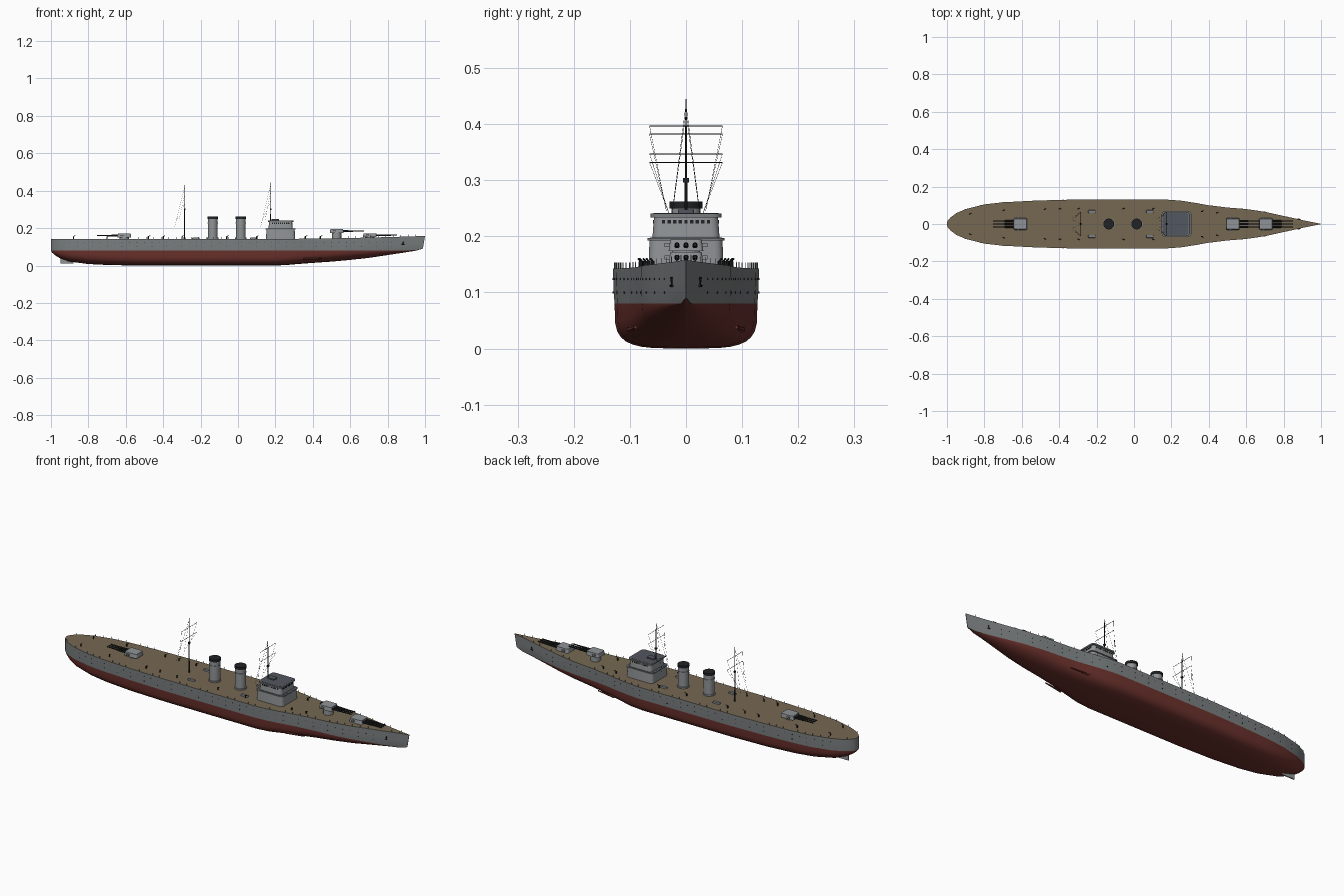
import bpy, bmesh, math
from mathutils import Vector, Matrix

if "Cube" in bpy.data.objects:
    bpy.data.objects.remove(bpy.data.objects["Cube"])

def material(name, rgb):
    m = bpy.data.materials.new(name)
    m.diffuse_color = (*rgb, 1)
    m.use_nodes = True
    m.node_tree.nodes["Principled BSDF"].inputs["Base Color"].default_value = m.diffuse_color
    return m

GREY = material("hull grey", (.20, .215, .22))
RED = material("bottom red", (.15, .032, .026))
DECK = material("deck brown", (.18, .14, .085))
LIGHT = material("superstructure grey", (.28, .295, .305))
ROOF = material("roof slate", (.085, .095, .115))
DARK = material("near black", (.015, .016, .018))

# ---------- helpers ----------
def finish(bm, name, mats, smooth=True):
    bmesh.ops.recalc_face_normals(bm, faces=bm.faces)
    me = bpy.data.meshes.new(name)
    bm.to_mesh(me)
    bm.free()
    for m in mats:
        me.materials.append(m)
    ob = bpy.data.objects.new(name, me)
    bpy.context.collection.objects.link(ob)
    if smooth:
        bpy.ops.object.select_all(action='DESELECT')
        ob.select_set(True)
        bpy.context.view_layer.objects.active = ob
        bpy.ops.object.shade_smooth_by_angle(angle=math.radians(32))
    return ob

def rod(bm, p, q, r, r2=None, seg=8):
    p, q = Vector(p), Vector(q)
    rot = (q - p).to_track_quat('Z', 'Y').to_matrix().to_4x4()
    bmesh.ops.create_cone(bm, cap_ends=True, segments=seg, radius1=r, radius2=r if r2 is None else r2,
                          depth=(q - p).length, matrix=Matrix.Translation((p + q) / 2) @ rot)

def block(bm, x0, x1, y0, y1, z0, z1, bevel=0, taper=0):
    res = bmesh.ops.create_cube(bm, size=1)
    for v in res['verts']:
        up = v.co.z > 0
        t = taper if up else 0
        v.co = ((x1 - t if v.co.x > 0 else x0 + t), (y1 - t if v.co.y > 0 else y0 + t), z1 if up else z0)
    if bevel:
        es = {e for v in res['verts'] for e in v.link_edges
              if abs(e.verts[0].co.z - e.verts[1].co.z) > 1e-4}
        bmesh.ops.bevel(bm, geom=list(es), offset=bevel, segments=3, affect='EDGES', profile=.5)

# ---------- hull: x, deck half width, keel height, section fullness ----------
ST = [(-1, .006, .08, 2), (-.995, .02, .07, 2), (-.98, .036, .056, 2.1), (-.95, .058, .038, 2.3),
      (-.9, .08, .021, 2.6), (-.8, .105, .008, 3), (-.7, .116, .003, 3.4), (-.55, .124, .0, 3.8),
      (-.35, .13, 0, 4), (0, .13, 0, 4), (.18, .13, 0, 4), (.25, .125, .002, 3.8),
      (.32, .114, .008, 3.4), (.4, .1, .014, 3), (.5, .088, .021, 2.5), (.6, .08, .03, 2.2),
      (.7, .065, .041, 2), (.8, .043, .056, 1.8), (.9, .021, .07, 1.6), (.96, .009, .079, 1.5),
      (1, .001, .09, 1.5)]
WL = .08

def top_z(x):
    return .143 + .015 * max(0, (x - .3) / .7) ** 1.5

def half_w(x):
    for a, b in zip(ST, ST[1:]):
        if x <= b[0]:
            return a[1] + (b[1] - a[1]) * (x - a[0]) / (b[0] - a[0])
    return 0

def section(x, w, k, n):
    wl = max(WL, k)
    tz = top_z(x)
    pts = [(w, tz), (w * .995, (tz + wl) / 2), (w * .98, wl)]
    for i in range(1, 9):
        a = math.pi / 2 * i / 8
        pts.append((w * .98 * max(0, math.cos(a)) ** (2 / n), wl - (wl - min(k, wl)) * math.sin(a) ** (2 / n)))
    rake = .012 * max(0, (x - .8) / .2)
    full = pts + [(-y, z) for y, z in pts[-2::-1]]
    return [(x - rake * (tz - z) / .07, y, z) for y, z in full]

bm = bmesh.new()
rings = [[bm.verts.new(c) for c in section(*s)] for s in ST]
for a, b in zip(rings, rings[1:]):
    for i in range(len(a) - 1):
        f = bm.faces.new((a[i], a[i + 1], b[i + 1], b[i]))
        f.material_index = 1 if 2 <= i < len(a) - 3 else 0
    bm.faces.new((a[0], b[0], b[-1], a[-1])).material_index = 2
bm.faces.new(rings[0])
bm.faces.new(rings[-1])
bmesh.ops.remove_doubles(bm, verts=bm.verts, dist=1e-5)
finish(bm, "hull", [GREY, RED, DECK])

# rudder and side fins
bm = bmesh.new()
block(bm, -.95, -.88, -.003, .003, .01, .065)
finish(bm, "rudder", [LIGHT], False)
bm = bmesh.new()
for s in (-1, 1):
    rod(bm, (.35, s * .1, .034), (.45, s * .09, .038), .006, .003, 6)
finish(bm, "side_fins", [RED], False)

# portholes and anchors
bm = bmesh.new()
for s in (-1, 1):
    for i in range(44):
        x = -.9 + i * .04
        w = half_w(x)
        for z in (.124, .1):
            if z > .11 or i % 2:
                rod(bm, (x, s * (w - .004), z), (x, s * (w + .0008), z), .0018)
    rod(bm, (.88, s * .024, .112), (.885, s * .026, .127), .0025)
    rod(bm, (.875, s * .028, .112), (.89, s * .024, .112), .002)
finish(bm, "portholes_and_anchors", [DARK])

# ---------- bridge ----------
bm = bmesh.new()
block(bm, .15, .305, -.067, .067, .14, .195, .015, .002)
block(bm, .163, .292, -.06, .06, .195, .236, .014, .003)
finish(bm, "bridge_tower", [LIGHT])
bm = bmesh.new()
block(bm, .148, .307, -.069, .069, .193, .197, .016)
block(bm, .16, .296, -.063, .063, .234, .241, .015)
finish(bm, "bridge_rims", [GREY])
bm = bmesh.new()
block(bm, .153, .302, -.064, .064, .195, .1978, .014)
block(bm, .165, .291, -.058, .058, .239, .2418, .013)
block(bm, .18, .22, -.014, .014, .241, .248, .004)
finish(bm, "bridge_roofs", [ROOF])
bm = bmesh.new()
for i in range(-4, 5):
    block(bm, .28, .2915, i * .01 - .003, i * .01 + .003, .223, .229)
    for s in (-1, 1):
        x = .2275 + i * .011
        block(bm, x - .003, x + .003, s * .055, s * .0592, .223, .229)
finish(bm, "bridge_windows", [DARK], False)

# ---------- funnels ----------
for i, x in enumerate((-.135, .015)):
    bm = bmesh.new()
    rod(bm, (x, 0, .14), (x, 0, .252), .026, seg=24)
    rod(bm, (x, 0, .14), (x, 0, .15), .03, seg=24)
    rod(bm, (x, 0, .225), (x, 0, .229), .028, seg=24)
    finish(bm, f"funnel_{i}", [LIGHT])
    bm = bmesh.new()
    rod(bm, (x, 0, .25), (x, 0, .262), .029, seg=24)
    finish(bm, f"funnel_cap_{i}", [DARK])

# ---------- gun turrets: x, base z, direction ----------
for i, (x, z, d) in enumerate([(.705, .152, 1), (.528, .174, 1), (-.608, .15, -1)]):
    bm = bmesh.new()
    rod(bm, (x, 0, .138), (x, 0, z + .002), .025, seg=24)
    block(bm, x - .037, x + .037, -.031, .031, z, z + .02, .008, .003)
    block(bm, x - .02, x - .005, -.038, .038, z + .007, z + .014)
    finish(bm, f"turret_{i}", [LIGHT])
    bm = bmesh.new()
    for y in (-.016, 0, .016):
        rod(bm, (x + d * .03, y, z + .01), (x + d * .085, y, z + .01), .0052, .0042, 10)
        rod(bm, (x + d * .085, y, z + .01), (x + d * .145, y, z + .011), .0035, .003, 10)
    finish(bm, f"gun_barrels_{i}", [DARK])

# ---------- masts with yards and rigging ----------
for i, (x, h) in enumerate([(-.285, .43), (.175, .445)]):
    bm = bmesh.new()
    rod(bm, (x, 0, .14), (x, 0, .3), .003, .0025)
    rod(bm, (x, 0, .3), (x, 0, h), .002, .001)
    for z in (h - .048, h - .098):
        rod(bm, (x, -.065, z), (x, .065, z), .0009, seg=6)
    block(bm, x - .004, x + .004, -.005, .005, .296, .304)
    finish(bm, f"mast_{i}", [DARK])
    bm = bmesh.new()
    for s in (-1, 1):
        rod(bm, (x, s * .065, h - .048), (x - .03, s * .035, .245), .0004, seg=4)
        rod(bm, (x, s * .065, h - .098), (x - .045, s * .03, .24), .0004, seg=4)
        rod(bm, (x, 0, h - .01), (x - .055, s * .03, .2), .0004, seg=4)
    finish(bm, f"rigging_{i}", [DARK], False)

# ---------- deck fittings ----------
bm = bmesh.new()   # boats / hatches
for x in (-.225, .085):
    for s in (-1, 1):
        block(bm, x - .021, x + .021, s * .066 - .009, s * .066 + .009, .14, .15, .006, .002)
finish(bm, "deck_boats", [GREY])
bm = bmesh.new()   # small deck posts
for x in (-.88, -.7, -.48, -.4, -.3, -.06, .1, .36, .44):
    for s in (-1, 1):
        y = s * half_w(x) * .62
        rod(bm, (x, y, .14), (x, y, .156), .0032)
        rod(bm, (x, y, .155), (x + .01, y + s * .004, .16), .0018, seg=6)
finish(bm, "deck_posts", [DARK])
bm = bmesh.new()   # railing stanchions along the deck edge
for i in range(49):
    x = -.97 + i * .04
    for s in (-1, 1):
        y, z = s * max(0, half_w(x) - .002), top_z(x)
        rod(bm, (x, y, z - .002), (x, y, z + .01), .0007, seg=5)
finish(bm, "railing_posts", [GREY], False)
